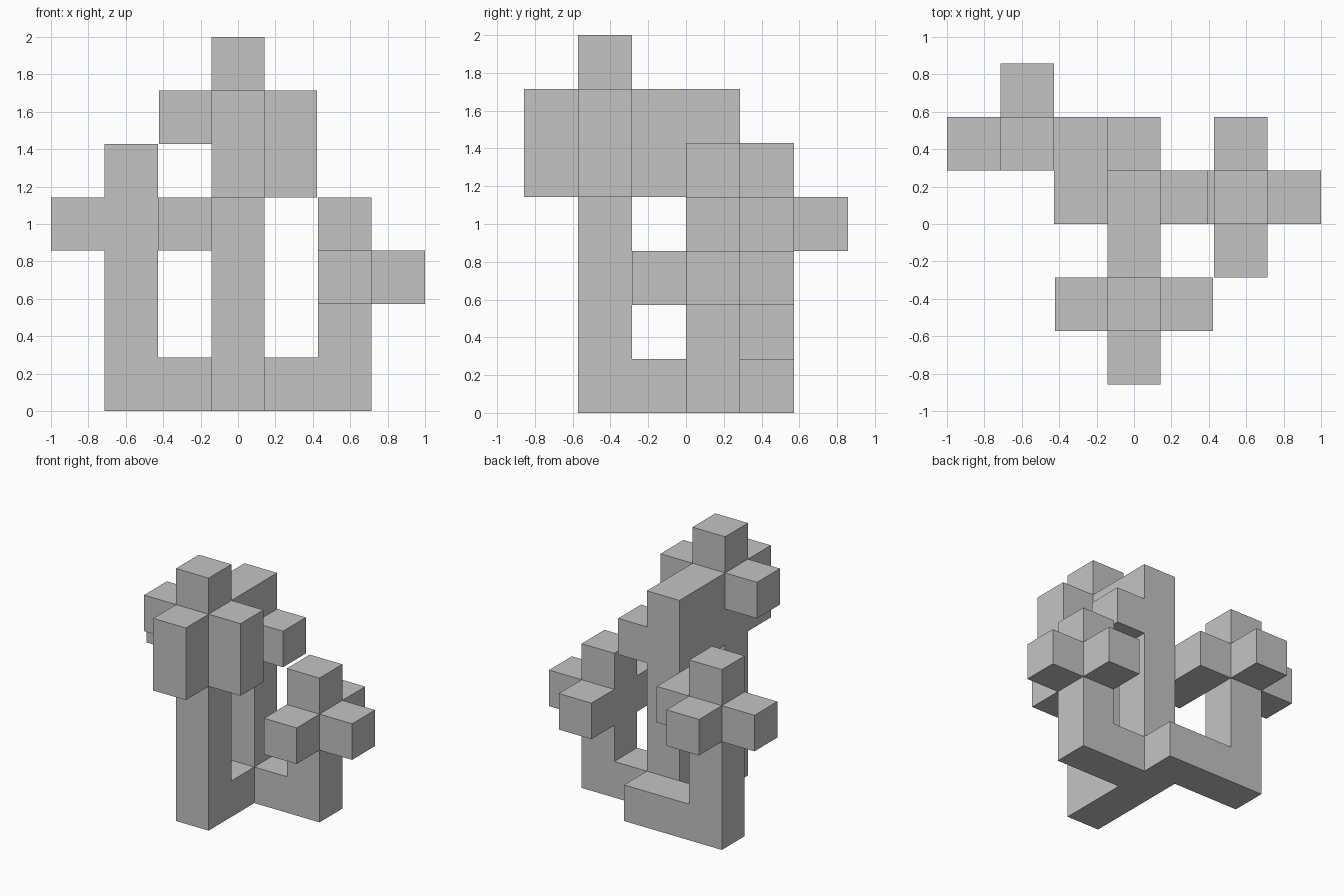
import bpy
import bmesh
from mathutils import Vector

old = bpy.data.objects.get("Cube")
if old:
    bpy.data.objects.remove(old, do_unlink=True)

UNIT = 2 / 7                        # edge of one block
ORIGIN = Vector((-3.5, -3, 0))      # lower corner of the block grid

stone = bpy.data.materials.new("light grey")
stone.use_nodes = True
GREY = (0.55, 0.55, 0.55, 1)
stone.diffuse_color = GREY
stone.node_tree.nodes["Principled BSDF"].inputs["Base Color"].default_value = GREY


def block(name, start, size=(1, 1, 1)):
    """Box from a grid corner, measured in blocks."""
    bm = bmesh.new()
    bmesh.ops.create_cube(bm, size=1)
    for v in bm.verts:
        v.co = Vector((v.co[i] + 0.5) * size[i] for i in range(3))
        v.co = (v.co + Vector(start) + ORIGIN) * UNIT
    mesh = bpy.data.meshes.new(name)
    bm.to_mesh(mesh)
    bm.free()
    mesh.materials.append(stone)
    obj = bpy.data.objects.new(name, mesh)
    bpy.context.collection.objects.link(obj)


# Base runners
block("base_spine", (3, 2, 0))
block("base_back_end", (3, 4, 0))
block("base_right", (2, 4, 0))
block("base_left", (4, 3, 0))

# Central trunks joined by a high beam
block("front_trunk", (3, 1, 0), (1, 1, 7))
block("rear_trunk", (3, 3, 0), (1, 1, 6))
block("top_beam", (3, 2, 4), (1, 1, 2))
block("rear_trunk_stub", (4, 3, 4), (0.88, 1, 1))

# Head arms
block("head_front_arm", (3, 0, 4), (1, 1, 2))
block("head_left_arm", (4, 1, 4), (0.98, 1, 2))
block("head_right_arm", (2.02, 1, 5), (0.98, 1, 1))

# Right tower with its cross and link to the rear trunk
block("right_tower", (1, 4, 0), (1, 1, 5))
block("right_tower_outer_arm", (0, 4, 3))
block("right_tower_back_arm", (1, 5, 3))
block("right_tower_link", (2, 3, 3), (1, 2, 1))

# Left tower with its cross
block("left_tower", (5, 3, 0), (1, 1, 4))
block("left_tower_outer_arm", (6, 3, 2))
for side, y in (("front", 2), ("back", 4)):
    block(f"left_tower_{side}_arm", (5, y, 2))
